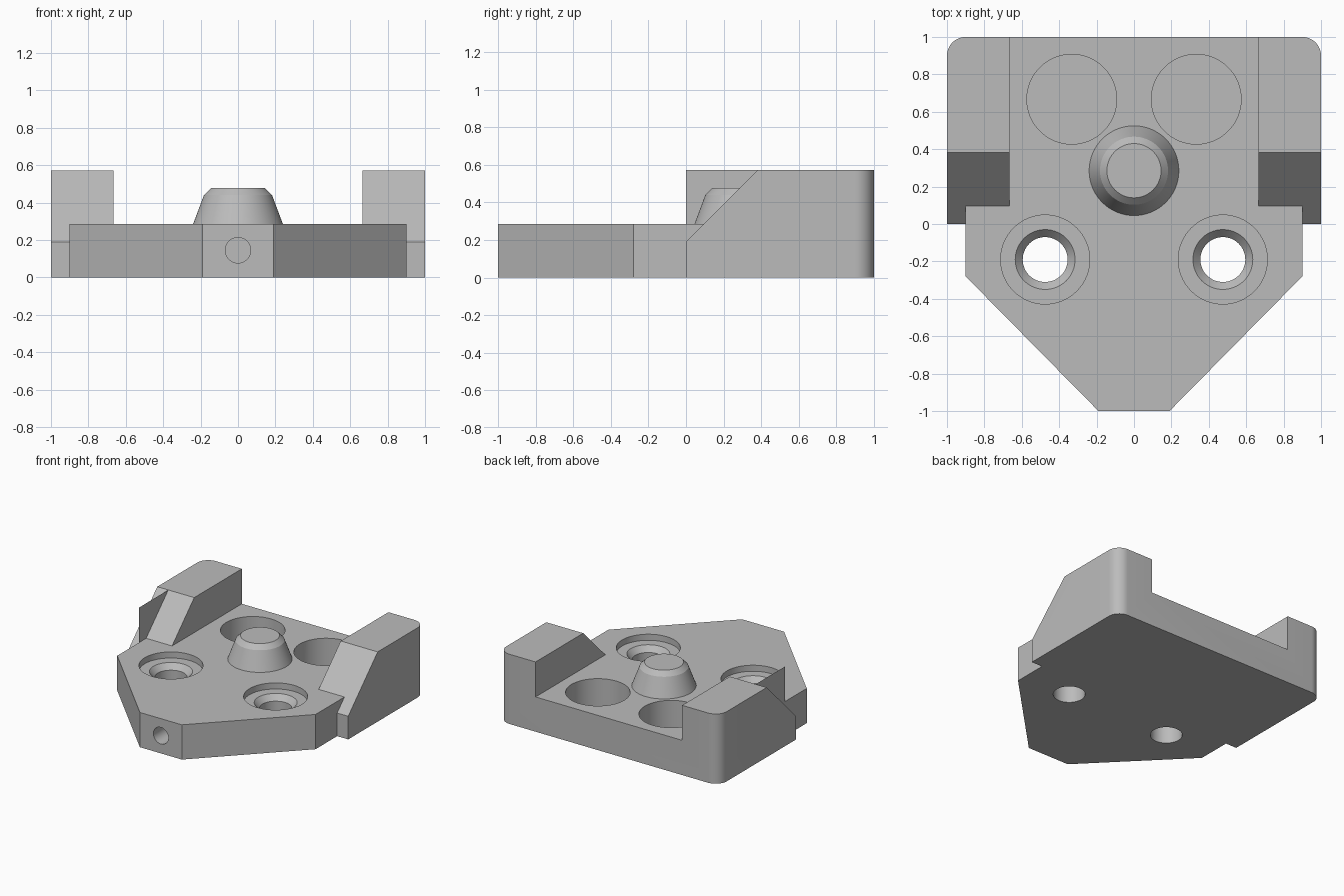
import bpy, bmesh, math
from mathutils import Matrix

cube = bpy.data.objects.get("Cube")
if cube:
    bpy.data.objects.remove(cube)

grey = bpy.data.materials.new("plain grey")
grey.use_nodes = True
colour = (0.5, 0.5, 0.5, 1)
grey.diffuse_color = colour
grey.node_tree.nodes["Principled BSDF"].inputs["Base Color"].default_value = colour

TOP, HEIGHT = 0.285, 0.572


def make_object(name, bm):
    bmesh.ops.recalc_face_normals(bm, faces=bm.faces)
    mesh = bpy.data.meshes.new(name)
    bm.to_mesh(mesh)
    bm.free()
    mesh.materials.append(grey)
    ob = bpy.data.objects.new(name, mesh)
    bpy.context.collection.objects.link(ob)
    return ob


def prism(name, points, offset):
    """Extrude a closed polygon of 3D points along an offset."""
    bm = bmesh.new()
    face = bm.faces.new([bm.verts.new(p) for p in points])
    geom = bmesh.ops.extrude_face_region(bm, geom=[face])["geom"]
    verts = [g for g in geom if isinstance(g, bmesh.types.BMVert)]
    bmesh.ops.translate(bm, verts=verts, vec=offset)
    return make_object(name, bm)


def lathe(name, profile, location, rotation=None, sides=64):
    """Stack rings of (radius, height) and cap both ends."""
    bm = bmesh.new()
    rings = []
    for r, z in profile:
        angles = [math.tau * i / sides for i in range(sides)]
        rings.append([bm.verts.new((r * math.cos(a), r * math.sin(a), z)) for a in angles])
    for low, high in zip(rings, rings[1:]):
        for i in range(sides):
            j = (i + 1) % sides
            bm.faces.new((low[i], low[j], high[j], high[i]))
    bm.faces.new(rings[0])
    bm.faces.new(rings[-1])
    if rotation:
        bmesh.ops.transform(bm, matrix=rotation, verts=bm.verts)
    bmesh.ops.translate(bm, verts=bm.verts, vec=location)
    return make_object(name, bm)


def finish(ob):
    bpy.ops.object.select_all(action="DESELECT")
    ob.select_set(True)
    bpy.context.view_layer.objects.active = ob
    bpy.ops.object.shade_smooth_by_angle(angle=math.radians(20))


def cut(ob, cutter):
    cutter.hide_render = True
    mod = ob.modifiers.new("cut", "BOOLEAN")
    mod.operation, mod.solver, mod.object = "DIFFERENCE", "EXACT", cutter
    bpy.context.view_layer.objects.active = ob
    bpy.ops.object.modifier_apply(modifier=mod.name)
    bpy.data.objects.remove(cutter)


# Footprint: pointed front, stepped sides, rounded back corners
half = [(0.19, -1), (0.9, -0.28), (0.9, 0), (1, 0)]
for i in range(13):
    a = math.pi / 2 * i / 12
    half.append((0.9 + 0.1 * math.cos(a), 0.9 + 0.1 * math.sin(a)))
outline = half + [(-x, y) for x, y in reversed(half)]
body = prism("base_plate", [(x, y, 0) for x, y in outline], (0, 0, HEIGHT))

# Open channel between the two side blocks
channel = [(-0.665, -2, TOP), (0.665, -2, TOP), (0.665, 2, TOP), (-0.665, 2, TOP)]
cut(body, prism("channel_cutter", channel, (0, 0, 1)))

# Flat front deck running into the sloped block faces
deck = [(-2, TOP), (TOP - 0.19, TOP), (0.78, 0.97), (-2, 0.97)]
cut(body, prism("deck_cutter", [(-0.9, y, z) for y, z in deck], (1.8, 0, 0)))

# Slope continues lower on the outer edge of each block
slope = [(-0.05, 0.14), (0.78, 0.97), (-0.05, 0.97)]
for x in (-1.1, 0.9):
    cut(body, prism("slope_cutter", [(x, y, z) for y, z in slope], (0.2, 0, 0)))

for side in (-1, 1):
    # Round blind pockets at the back
    pocket = [(0.24, 0.05), (0.24, 0.4)]
    cut(body, lathe("pocket_cutter", pocket, (side * 0.333, 0.667, 0)))
    # Countersunk screw holes with a shallow recess
    screw = [(0.12, -0.1), (0.12, 0.19), (0.16, 0.235), (0.238, 0.235), (0.238, 0.4)]
    cut(body, lathe("screw_cutter", screw, (side * 0.475, -0.19, 0)))

# Blind hole in the front tip
bore = lathe("bore_cutter", [(0.068, -0.1), (0.068, 0.38)], (0, -1, 0.145),
             Matrix.Rotation(-math.pi / 2, 4, "X"), 48)
cut(body, bore)
finish(body)

# Tapered locating boss with a chamfered top
boss = lathe("locating_boss", [(0.24, TOP - 0.002), (0.24, TOP), (0.182, 0.44), (0.145, 0.477)],
             (0, 0.285, 0))
finish(boss)
